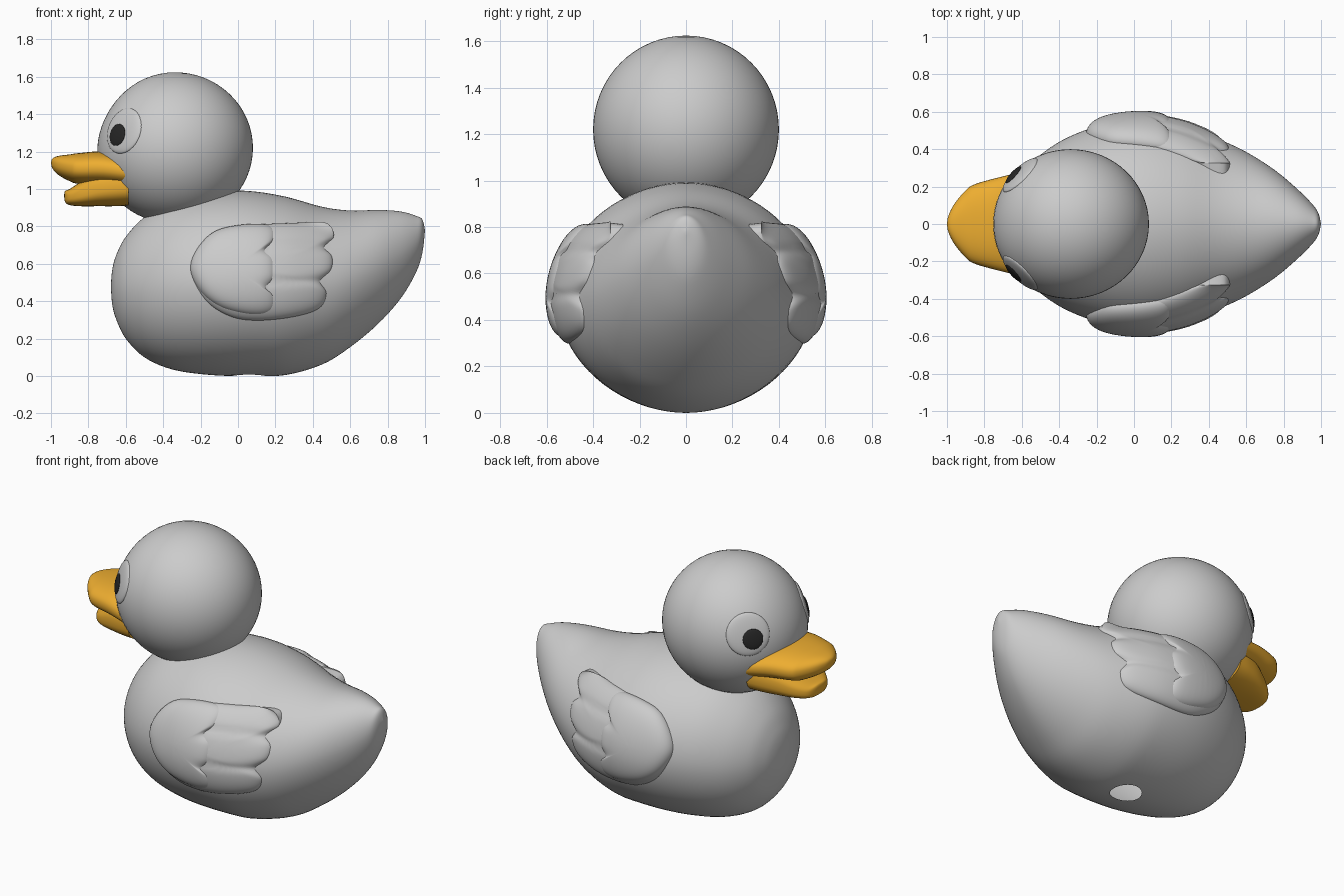
import bpy, bmesh, math
from mathutils import Vector, Matrix

if "Cube" in bpy.data.objects:
    bpy.data.objects.remove(bpy.data.objects["Cube"])


def material(name, rgb):
    m = bpy.data.materials.new(name)
    m.diffuse_color = (*rgb, 1)
    m.use_nodes = True
    m.node_tree.nodes["Principled BSDF"].inputs["Base Color"].default_value = m.diffuse_color
    return m


def finish(bm, name, mat=None, mirror=False):
    bmesh.ops.remove_doubles(bm, verts=bm.verts, dist=1e-5)
    bmesh.ops.recalc_face_normals(bm, faces=bm.faces)
    me = bpy.data.meshes.new(name)
    bm.to_mesh(me)
    bm.free()
    ob = bpy.data.objects.new(name, me)
    bpy.context.collection.objects.link(ob)
    if mat:
        me.materials.append(mat)
    if mirror:
        ob.modifiers.new("mirror", 'MIRROR').use_axis = (False, True, False)
    bpy.ops.object.select_all(action='DESELECT')
    ob.select_set(True)
    bpy.context.view_layer.objects.active = ob
    bpy.ops.object.shade_smooth_by_angle(angle=math.radians(45))
    return ob


def spline(pts, steps, closed=False):
    """Catmull-Rom through tuples of any size."""
    n = len(pts)
    get = (lambda i: pts[i % n]) if closed else (lambda i: pts[min(max(i, 0), n - 1)])
    out = []
    for i in range(n if closed else n - 1):
        a, b, c, d = (Vector(get(i + k)) for k in (-1, 0, 1, 2))
        for s in range(steps):
            t = s / steps
            out.append(b + (c - a) * (t / 2) + (a * 2 - b * 5 + c * 4 - d) * (t * t / 2)
                       + (b * 3 - a - c * 3 + d) * (t ** 3 / 2))
    if not closed:
        out.append(Vector(pts[-1]))
    return out


def loft(rows, seg=64, power=2.0):
    """Skin rounded sections (x, half width, top z, bottom z) along x."""
    bm = bmesh.new()
    rings = []
    for x, w, zt, zb in rows:
        ring = []
        for k in range(seg):
            a = math.tau * k / seg
            c, s = math.cos(a), math.sin(a)
            ring.append(bm.verts.new((
                x, w * math.copysign(abs(c) ** (2 / power), c),
                (zt + zb) / 2 + (zt - zb) / 2 * math.copysign(abs(s) ** (2 / power), s))))
        rings.append(ring)
    for r, q in zip(rings, rings[1:]):
        for k in range(seg):
            j = (k + 1) % seg
            bm.faces.new((r[k], r[j], q[j], q[k]))
    if rows[-1][1] > 0.001:
        bm.faces.new(rings[-1])
    return bm


orange = material("orange", (0.85, 0.42, 0.03))
black = material("black", (0.02, 0.02, 0.02))

# Body
BP = 1.92
body_rows = spline([
    (-.68, 0, .48, .48), (-.672, .09, .57, .38), (-.65, .17, .65, .30), (-.6, .265, .745, .2),
    (-.5, .37, .85, .1), (-.35, .465, .94, .035), (-.15, .535, .985, .006), (.05, .557, .99, 0),
    (.25, .53, .96, .005), (.45, .455, .905, .062), (.6, .385, .885, .155), (.75, .29, .888, .28),
    (.87, .19, .88, .415), (.95, .11, .857, .55), (.985, .06, .838, .655), (1.0, 0, .78, .78)], 5)
for r in body_rows:
    r[3] = max(r[3], 0)
body = finish(loft(body_rows, 80, BP), "body")

# Round opening in the underside, leaving the body an open shell
HX, HR = 0.06, 0.09
bm = bmesh.new()
bmesh.ops.create_cone(bm, cap_ends=True, segments=32, radius1=HR, radius2=HR, depth=.4,
                      matrix=Matrix.Translation((HX, 0, 0)))
cutter = finish(bm, "hole_cutter")
cut = body.modifiers.new("hole", 'BOOLEAN')
cut.operation, cut.object = 'DIFFERENCE', cutter
bpy.context.view_layer.objects.active = body
bpy.ops.object.modifier_apply(modifier="hole")
bpy.data.objects.remove(cutter)
bm = bmesh.new()
bm.from_mesh(body.data)
inside = []
for f in bm.faces:
    c = f.calc_center_median()
    if math.hypot(c.x - HX, c.y) < HR + .01 and c.z < .4 and (abs(f.normal.z) < .5 or c.z > .05):
        inside.append(f)
bmesh.ops.delete(bm, geom=inside, context='FACES')
bm.to_mesh(body.data)
bm.free()

# Head: an egg, a little flattened across the brow
HC, HS = Vector((-.34, 0, 1.22)), Vector((.42, .40, .405))
BROW = Vector((-.68, 0, 1.40))


def flatten(p):
    return HC + (p - HC) * (1 - .035 * math.exp(-((p - BROW).length / .25) ** 2))


def ball(name, matrix, mat=None, mirror=False, seg=48, shape=None):
    b = bmesh.new()
    bmesh.ops.create_uvsphere(b, u_segments=seg, v_segments=seg // 2, radius=1, matrix=matrix)
    for v in b.verts:
        v.co = flatten(v.co)
    return finish(b, name, mat, mirror)


ball("head", Matrix.Translation(HC) @ Matrix.Diagonal((*HS, 1)), seg=64)


# Eyes: shallow domes lying on the head
def dome(name, x, z, radius, thick, lift, mat=None):
    u, w = (x - HC.x) / HS.x, (z - HC.z) / HS.z
    v = -math.sqrt(1 - u * u - w * w)
    n = Vector((u / HS.x, v / HS.y, w / HS.z)).normalized()
    p = Vector((x, v * HS.y, z)) + n * lift
    m = Matrix.Translation(p) @ n.to_track_quat('Z', 'Y').to_matrix().to_4x4()
    ball(name, m @ Matrix.Diagonal((radius, radius, thick, 1)), mat, True)


dome("eyes", -.625, 1.317, .126, .025, -.021)
dome("pupils", -.647, 1.29, .06, .012, .001, black)

# Beak: the two halves merge near the head and part towards the tip
finish(loft(spline([
    (-1.0, 0, 1.14, 1.14), (-.992, .045, 1.163, 1.11), (-.96, .108, 1.177, 1.075),
    (-.9, .18, 1.185, 1.042), (-.85, .213, 1.192, 1.027), (-.72, .25, 1.2, 1.02),
    (-.55, .29, 1.17, 1.0)], 5), 48, 2.35), "upper_beak", orange)
finish(loft(spline([
    (-.93, 0, .965, .965), (-.924, .055, .99, .93), (-.9, .105, 1.0, .914), (-.84, .155, 1.04, .908),
    (-.75, .2, 1.1, .908), (-.66, .228, 1.13, .908), (-.585, .242, 1.14, .91)], 5), 48, 2.8),
    "lower_beak", orange)


# Wings: raised pads that follow the body surface
def on_body(x, z, off):
    for a, b in zip(body_rows, body_rows[1:]):
        if a[0] <= x <= b[0]:
            r = a.lerp(b, (x - a[0]) / max(b[0] - a[0], 1e-6))
            break
    mid, h = (r[2] + r[3]) / 2, (r[2] - r[3]) / 2
    p = Vector((x, -r[1] * max(0, 1 - abs((z - mid) / h) ** BP) ** (1 / BP), z))
    return p + Vector((0, p.y, z - mid)).normalized() * off


def wing(name, outline, centre, thick, least, grooves=(), rings=18):
    edge = spline(outline, 6, True)
    c = Vector(centre)
    b = bmesh.new()
    loops = []
    for k in range(rings + 2):
        skirt = k > rings  # last loop drops back into the body
        t = math.sin(math.pi / 2 * min(k / rings, 1))
        loop = []
        for e in edge:
            q = c.lerp(e, t)
            off = thick * math.sqrt(max(0, 1 - t ** 7)) - .01
            if q.x > .15:
                off -= sum(.008 * math.exp(-((q.y - g) / .02) ** 2) for g in grooves)
            p = on_body(q.x, q.y, -.02 if skirt else off)
            if not skirt:  # smoothly keep the pad from leaning in too far at the top
                d = max(0, .04 - abs(-p.y - least)) / .04
                p.y = -max(-p.y, least) - d * d * .01
            loop.append(b.verts.new(p))
        loops.append(loop)
    n = len(edge)
    for r, s in zip(loops, loops[1:]):
        for i in range(n):
            j = (i + 1) % n
            b.faces.new((r[i], r[j], s[j], s[i]))
    finish(b, name, None, True)


wing("wing_front_feathers", [
    (-.255, .57), (-.22, .68), (-.13, .77), (0, .805), (.14, .81), (.2, .785), (.205, .73),
    (.16, .672), (.205, .62), (.205, .53), (.165, .467), (.207, .42), (.2, .355), (.14, .325),
    (.03, .33), (-.1, .37), (-.2, .45)], (-.03, .57), .058, .38)
wing("wing_rear_feathers", [
    (-.255, .57), (-.2, .69), (-.1, .775), (.1, .81), (.3, .82), (.45, .825), (.5, .8), (.51, .745),
    (.468, .69), (.505, .64), (.5, .57), (.445, .507), (.475, .44), (.435, .36), (.3, .315),
    (.1, .295), (-.05, .32), (-.18, .41)], (.15, .57), .042, .325, (.69, .507))
